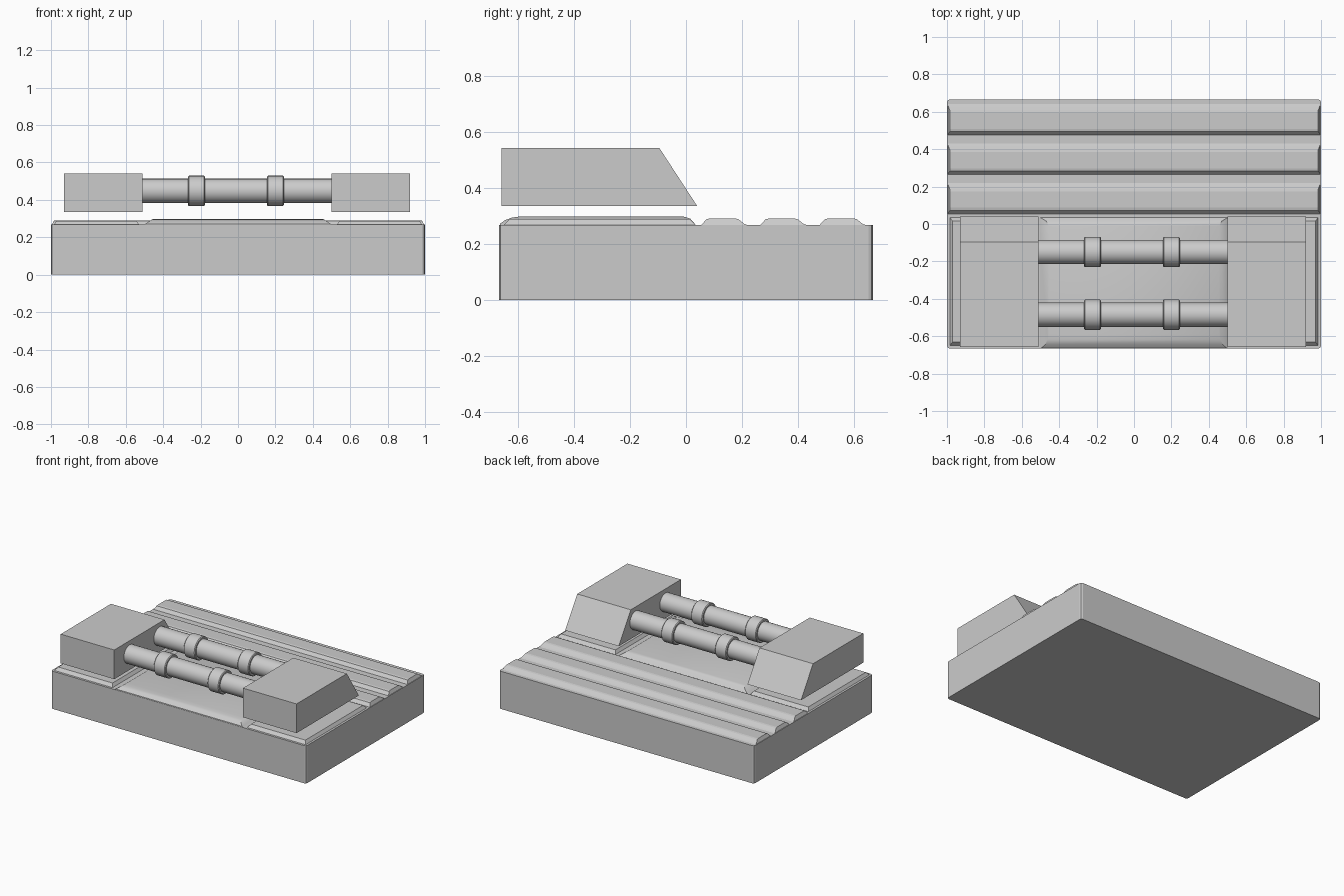
import bpy, bmesh, math

if "Cube" in bpy.data.objects:
    bpy.data.objects.remove(bpy.data.objects["Cube"])


def prism(name, x0, x1, profile, taper=0.0):
    """Extrude a (y, z) profile along x; the ends lean inward with height by taper."""
    zmin = min(z for _, z in profile)
    bm = bmesh.new()
    left = [bm.verts.new((x0 + taper * (z - zmin), y, z)) for y, z in profile]
    right = [bm.verts.new((x1 - taper * (z - zmin), y, z)) for y, z in profile]
    n = len(profile)
    bm.faces.new(left)
    bm.faces.new(right)
    for i in range(n):
        j = (i + 1) % n
        bm.faces.new((left[i], left[j], right[j], right[i]))
    bmesh.ops.recalc_face_normals(bm, faces=bm.faces)
    mesh = bpy.data.meshes.new(name)
    bm.to_mesh(mesh)
    bm.free()
    ob = bpy.data.objects.new(name, mesh)
    bpy.context.collection.objects.link(ob)
    return ob


def smooth(ob, degrees=30):
    bpy.ops.object.select_all(action='DESELECT')
    ob.select_set(True)
    bpy.context.view_layer.objects.active = ob
    bpy.ops.object.shade_smooth_by_angle(angle=math.radians(degrees))


def rod(name, x0, x1, y, z, r):
    bpy.ops.mesh.primitive_cylinder_add(
        vertices=32, radius=r, depth=x1 - x0,
        location=((x0 + x1) / 2, y, z), rotation=(0, math.pi / 2, 0))
    ob = bpy.context.object
    ob.name = name
    smooth(ob)
    return ob


# base slab with chamfered vertical corners
bm = bmesh.new()
bmesh.ops.create_cube(bm, size=1)
for v in bm.verts:
    v.co = (v.co.x * 2, v.co.y * 1.332, 0.1335 + v.co.z * 0.267)
upright = [e for e in bm.edges if abs(e.verts[0].co.z - e.verts[1].co.z) > 0.1]
bmesh.ops.bevel(bm, geom=upright, offset=0.015, segments=2, profile=0.5, affect='EDGES')
mesh = bpy.data.meshes.new("base_slab")
bm.to_mesh(mesh)
bm.free()
bpy.context.collection.objects.link(bpy.data.objects.new("base_slab", mesh))

# three raised ridges across the back, steep in front and stepped behind
for i in range(3):
    y = 0.047 + 0.211 * i
    prism("ridge_%d" % (i + 1), -0.998, 0.998,
          [(y, 0.262), (y + 0.008, 0.268), (y + 0.026, 0.288), (y + 0.04, 0.291),
           (y + 0.128, 0.291), (y + 0.14, 0.288), (y + 0.16, 0.272),
           (y + 0.175, 0.266), (y + 0.18, 0.262)], taper=0.5)

# central plateau with a rounded front shoulder
smooth(prism("plateau", -0.51, 0.51,
             [(-0.665, 0.262), (-0.663, 0.272), (-0.645, 0.285), (-0.62, 0.294), (-0.59, 0.298),
              (-0.01, 0.298), (0.015, 0.290), (0.04, 0.262)], taper=1.5), 35)

# side pads and the sloped blocks hovering over them
for side, px, bx in (("left", (-0.988, -0.525), (-0.93, -0.51)),
                     ("right", (0.525, 0.988), (0.50, 0.92))):
    prism(side + "_pad", *px,
          [(-0.655, 0.262), (-0.63, 0.288), (0.015, 0.288), (0.04, 0.262)], taper=0.7)
    prism(side + "_block", *bx,
          [(-0.658, 0.335), (-0.658, 0.542), (-0.095, 0.542), (0.04, 0.335)])

# two connecting rods, each with two collars
for pos, y in (("front", -0.485), ("back", -0.15)):
    rod(pos + "_rod", -0.52, 0.51, y, 0.448, 0.065)
    for side, x in (("left", -0.222), ("right", 0.2)):
        collar = rod("%s_%s_collar" % (pos, side), x - 0.045, x + 0.045, y, 0.448, 0.081)
        bev = collar.modifiers.new("edge", 'BEVEL')
        bev.width = 0.005
        bev.segments = 1
